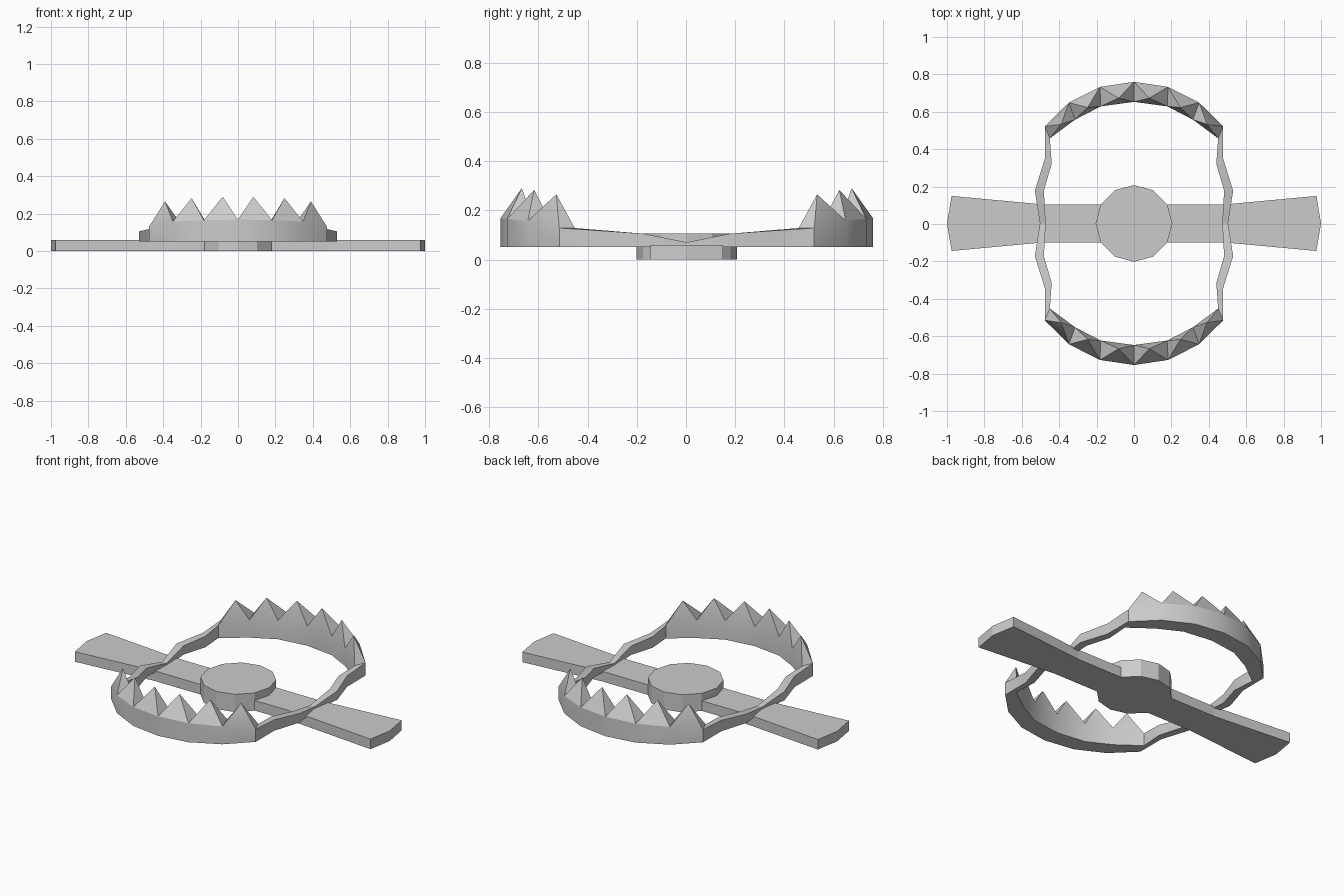
import bpy, bmesh, math

cube = bpy.data.objects.get("Cube")
if cube:
    bpy.data.objects.remove(cube, do_unlink=True)

metal = bpy.data.materials.new("grey_metal")
metal.use_nodes = True
GREY = (0.6, 0.6, 0.6, 1.0)
metal.diffuse_color = GREY
metal.node_tree.nodes["Principled BSDF"].inputs["Base Color"].default_value = GREY

CY = 0.003      # small shift that centres the whole trap


def finish(bm, name, smooth_angle=None):
    bmesh.ops.recalc_face_normals(bm, faces=bm.faces)
    mesh = bpy.data.meshes.new(name)
    bm.to_mesh(mesh)
    bm.free()
    mesh.materials.append(metal)
    ob = bpy.data.objects.new(name, mesh)
    bpy.context.collection.objects.link(ob)
    ob.location.y = CY
    if smooth_angle:
        bpy.ops.object.select_all(action='DESELECT')
        ob.select_set(True)
        bpy.context.view_layer.objects.active = ob
        bpy.ops.object.shade_smooth_by_angle(angle=math.radians(smooth_angle))
    return ob


def prism(name, outline, z0, z1):
    """Straight-sided slab over an outline."""
    bm = bmesh.new()
    low = [bm.verts.new((x, y, z0)) for x, y in outline]
    high = [bm.verts.new((x, y, z1)) for x, y in outline]
    n = len(outline)
    bm.faces.new(low[::-1])
    bm.faces.new(high)
    for i in range(n):
        j = (i + 1) % n
        bm.faces.new((low[i], low[j], high[j], high[i]))
    return finish(bm, name)


# Trigger plate: twelve-sided disc
prism("trigger_plate",
      [(0.205 * math.cos(a), 0.205 * math.sin(a))
       for a in (math.radians(30 * i) for i in range(12))], 0.0, 0.105)

# Leaf springs: flared bars with pointed ends, one each side
for side, s in (("left", 1), ("right", -1)):
    upper = [(0.12, 0.101), (0.48, 0.101), (0.975, 0.147)]
    outline = upper + [(1.0, 0.0)] + [(x, -y) for x, y in upper[::-1]]
    prism(side + "_spring", [(s * x, y) for x, y in outline], 0.0, 0.06)

# Half jaw from hinge to middle: outer x, y, inner x, y, top height
HALF = [
    (0.503, 0.0, 0.472, 0.0, 0.07),
    (0.530, 0.175, 0.482, 0.175, 0.105),
    (0.477, 0.345, 0.440, 0.318, 0.117),
    (0.477, 0.518, 0.450, 0.455, 0.128),
    (0.348, 0.646, 0.315, 0.555, 0.158),
    (0.182, 0.730, 0.178, 0.626, 0.165),
    (0.0, 0.757, 0.0, 0.650, 0.168),
]
# Tooth tips on the last three spans of the half jaw
TIPS = {3: (0.39, 0.53, 0.265), 4: (0.248, 0.62, 0.283), 5: (0.082, 0.67, 0.29)}
JAW_Z = 0.052


def jaw(name, d):
    bm = bmesh.new()
    sections = HALF + [(-a, b, -c, e, z) for a, b, c, e, z in HALF[-2::-1]]
    tips = dict(TIPS)
    for k, (x, y, z) in TIPS.items():
        tips[len(sections) - 2 - k] = (-x, y, z)
    rings = [[bm.verts.new(p) for p in ((ox, d * oy, JAW_Z), (ox, d * oy, z),
                                       (ix, d * iy, z), (ix, d * iy, JAW_Z))]
             for ox, oy, ix, iy, z in sections]
    for i, (a, b) in enumerate(zip(rings, rings[1:])):
        for k in (0, 2, 3):                       # outer, inner, underside
            m = (k + 1) % 4
            bm.faces.new((a[k], a[m], b[m], b[k]))
        top = (a[1], a[2], b[2], b[1])
        if i in tips:                             # pyramid tooth
            x, y, z = tips[i]
            tip = bm.verts.new((x, d * y, z))
            for k in range(4):
                bm.faces.new((top[k], top[(k + 1) % 4], tip))
        else:                                     # plain arm
            bm.faces.new(top)
    bm.faces.new(rings[0])
    bm.faces.new(rings[-1])
    return finish(bm, name, 28)


jaw("back_jaw", 1)
jaw("front_jaw", -1)
